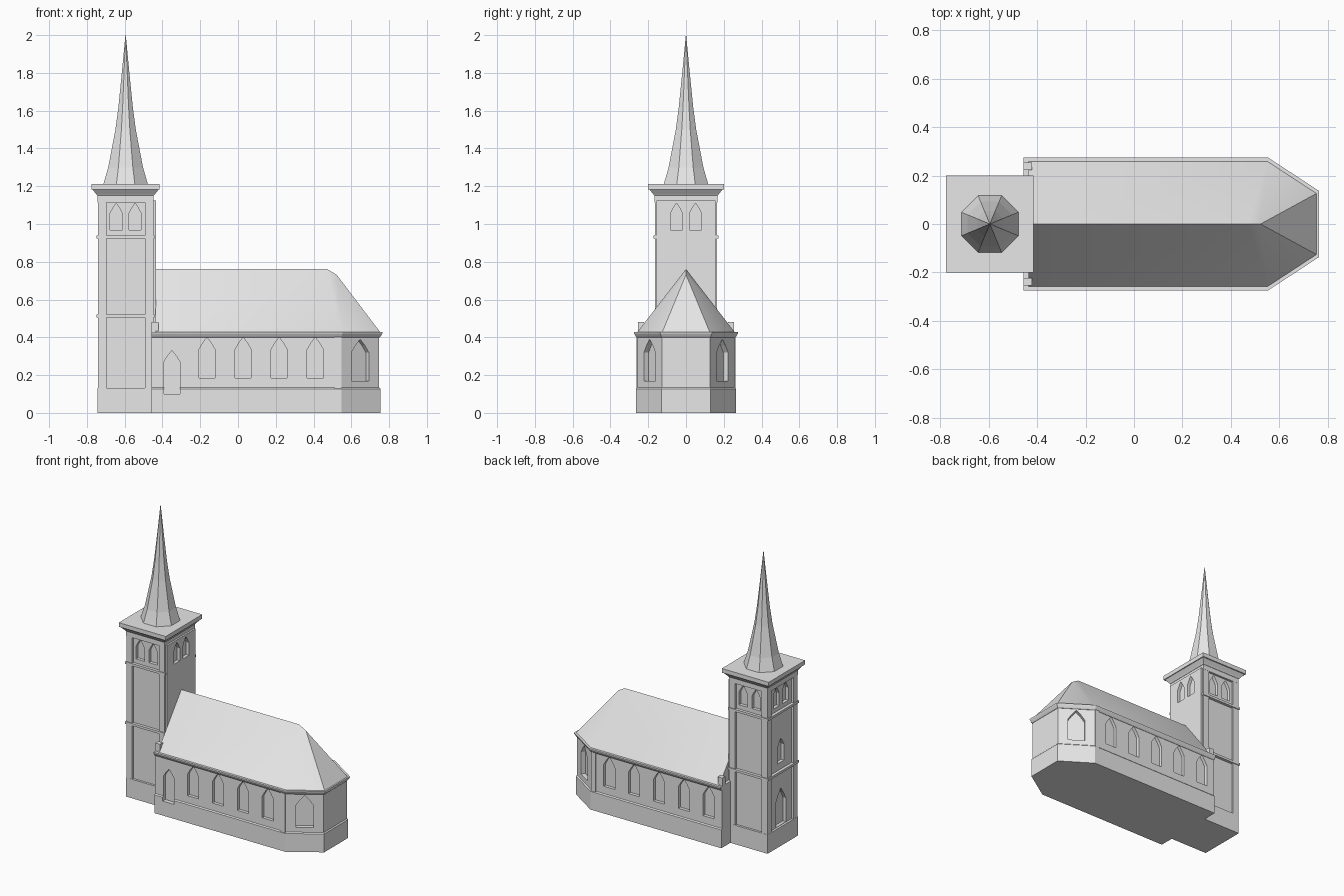
import bpy, bmesh, math
from mathutils import Matrix, Vector

if "Cube" in bpy.data.objects:
    bpy.data.objects.remove(bpy.data.objects["Cube"])

stone = bpy.data.materials.new("pale grey stone")
stone.diffuse_color = (0.8, 0.8, 0.8, 1)
stone.use_nodes = True
stone.node_tree.nodes["Principled BSDF"].inputs["Base Color"].default_value = stone.diffuse_color


def finish(name, bm):
    bmesh.ops.recalc_face_normals(bm, faces=bm.faces)
    me = bpy.data.meshes.new(name)
    bm.to_mesh(me)
    bm.free()
    me.materials.append(stone)
    ob = bpy.data.objects.new(name, me)
    bpy.context.collection.objects.link(ob)
    return ob


def loft(bm, rings):
    """Join equal-length rings of points with quads and cap both ends."""
    vs = [[bm.verts.new(p) for p in r] for r in rings]
    n = len(vs[0])
    for a, b in zip(vs, vs[1:]):
        for i in range(n):
            bm.faces.new((a[i], a[(i + 1) % n], b[(i + 1) % n], b[i]))
    bm.faces.new(vs[0][::-1])
    bm.faces.new(vs[-1])


def box(bm, x0, x1, y0, y1, z0, z1):
    loft(bm, [[(x0, y0, z), (x1, y0, z), (x1, y1, z), (x0, y1, z)] for z in (z0, z1)])


def rect(hx, hy, z):
    return [(TX + sx * hx, sy * hy, z) for sx, sy in ((-1, -1), (1, -1), (1, 1), (-1, 1))]


def plan(d, z):
    """Nave outline with three-sided apse, grown outwards by d."""
    pts = [(-0.457, -0.258 - d), (0.547 + d * 0.3, -0.258 - d), (0.747 + d, -0.127 - d * 0.55)]
    pts += [(x, -y) for x, y in reversed(pts)]
    return [(x, y, z) for x, y in pts]


def window(bm, x, y, angle, w, z0, z1, z2, depth=0.022):
    """Pointed-arch cutter centred on (x, y); angle 0 faces the front."""
    h = w / 2
    prof = [(-h, z0), (h, z0), (h, z1), (h * 0.55, z1 + (z2 - z1) * 0.52),
            (0, z2), (-h * 0.55, z1 + (z2 - z1) * 0.52), (-h, z1)]
    m = Matrix.Translation((x, y, 0)) @ Matrix.Rotation(angle, 4, 'Z')
    loft(bm, [[m @ Vector((u, d, z)) for u, z in prof] for d in (-0.03, depth)])


def carve(ob, cut_bm):
    cutter = finish("window_cutter", cut_bm)
    cutter.hide_render = True
    mod = ob.modifiers.new("windows", 'BOOLEAN')
    mod.operation, mod.solver, mod.object = 'DIFFERENCE', 'EXACT', cutter
    dg = bpy.context.evaluated_depsgraph_get()
    me = bpy.data.meshes.new_from_object(ob.evaluated_get(dg))
    ob.modifiers.clear()
    ob.data = me
    bpy.data.objects.remove(cutter)


TX, HX, HY, IN = -0.595, 0.147, 0.165, 0.014   # tower centre, half sizes, panel recess
HALF = math.pi / 2

# nave walls with pointed windows
bm = bmesh.new()
loft(bm, [plan(0, 0), plan(0, 0.41)])
nave = finish("nave_walls", bm)
cut = bmesh.new()
for i in range(5):
    x = -0.355 + 0.191 * i
    if i:
        window(cut, x, -0.258, 0, 0.085, 0.185, 0.335, 0.4)
    window(cut, x, 0.258, math.pi, 0.085, 0.185, 0.335, 0.4)
window(cut, -0.35, -0.258, 0, 0.085, 0.1, 0.27, 0.33)      # side door
tilt = math.atan2(0.131, 0.2)
window(cut, 0.647, -0.1925, tilt, 0.11, 0.168, 0.32, 0.39, 0.03)
window(cut, 0.647, 0.1925, math.pi - tilt, 0.11, 0.168, 0.32, 0.39, 0.03)
carve(nave, cut)

# nave plinth, with the side door cut through
bm = bmesh.new()
loft(bm, [plan(0.007, 0), plan(0.007, 0.127), plan(0, 0.134)])
plinth = finish("nave_plinth", bm)
cut = bmesh.new()
window(cut, -0.35, -0.258, 0, 0.085, 0.1, 0.27, 0.33)
carve(plinth, cut)

# flared eaves gutter
bm = bmesh.new()
loft(bm, [plan(0.002, 0.398), plan(0.008, 0.405), plan(0.017, 0.42), plan(0.017, 0.427)])
finish("eaves_gutter", bm)

# corner strips where nave meets apse, and stub piers at the gable
bm = bmesh.new()
for s in (-1, 1):
    ys = sorted((s * 0.25, s * 0.263))
    box(bm, 0.51, 0.547, *ys, 0.12, 0.405)
finish("corner_strips", bm)
bm = bmesh.new()
for s in (-1, 1):
    ys = sorted((s * 0.222, s * 0.254))
    box(bm, -0.457, -0.422, *ys, 0.4, 0.482)
finish("gable_piers", bm)

# hipped roof over nave and apse
bm = bmesh.new()
v = [bm.verts.new(p) for p in (
    (-0.436, -0.262, 0.422), (0.552, -0.262, 0.422), (0.757, -0.128, 0.422),
    (0.757, 0.128, 0.422), (0.552, 0.262, 0.422), (-0.436, 0.262, 0.422),
    (-0.436, 0, 0.762), (0.47, 0, 0.762), (0.522, 0, 0.732))]
for f in ((0, 1, 7, 6), (1, 8, 7), (1, 2, 8), (2, 3, 8), (3, 4, 8),
          (4, 7, 8), (4, 5, 6, 7), (5, 0, 6), (0, 5, 4, 3, 2, 1)):
    bm.faces.new([v[i] for i in f])
roof = finish("nave_roof", bm)
roof.data.shade_smooth()
roof.data.set_sharp_from_angle(angle=math.radians(30))

# tower core: the recessed panel surface, with windows and west door
bm = bmesh.new()
loft(bm, [rect(HX - IN, HY - IN, z) for z in (0, 1.17)])
core = finish("tower_core", bm)
cut = bmesh.new()
for o in (-0.05, 0.05):
    window(cut, TX + o, -HY + IN, 0, 0.065, 0.968, 1.055, 1.11)
    window(cut, TX + o, HY - IN, math.pi, 0.065, 0.968, 1.055, 1.11)
    window(cut, TX - HX + IN, o, -HALF, 0.065, 0.968, 1.055, 1.11)
window(cut, TX - HX + IN, 0, -HALF, 0.07, 0.57, 0.68, 0.735)
window(cut, TX - HX + IN, 0, -HALF, 0.11, 0.135, 0.3, 0.39)
carve(core, cut)

# flat east wall of the tower above the roof
bm = bmesh.new()
box(bm, -0.48, -0.435, -0.156, 0.156, 0.4, 1.125)
east = finish("tower_east_wall", bm)
cut = bmesh.new()
for o in (-0.05, 0.05):
    window(cut, -0.435, o, HALF, 0.065, 0.968, 1.055, 1.11)
carve(east, cut)

# tower corner pilasters
bm = bmesh.new()
for sx in (-1, 1):
    for sy in (-1, 1):
        xs = sorted((TX + sx * HX, TX + sx * (HX - 0.045)))
        ys = sorted((sy * HY, sy * (HY - 0.045)))
        box(bm, *xs, *ys, 0, 1.17)
finish("tower_pilasters", bm)

# tower base, band under the cornice and string courses
for name, grow, z0, z1 in (("tower_plinth", 0.001, 0, 0.132), ("tower_top_band", 0.001, 1.115, 1.17),
                           ("lower_string_course", 0.006, 0.506, 0.522),
                           ("upper_string_course", 0.006, 0.922, 0.938)):
    bm = bmesh.new()
    loft(bm, [rect(HX + grow, HY + grow, z) for z in (z0, z1)])
    finish(name, bm)

# tower cornice
bm = bmesh.new()
loft(bm, [rect(HX + d, HY + d, z) for d, z in ((0.003, 1.15), (0.01, 1.16), (0.028, 1.182))]
     + [rect(0.18, 0.2, z) for z in (1.183, 1.212)])
finish("tower_cornice", bm)

# eight-sided spire with a concave flare
bm = bmesh.new()
rings = []
for r, z in ((0.118, 1.21), (0.092, 1.3), (0.073, 1.4), (0.054, 1.5), (0.038, 1.62), (0.02, 1.8), (0.001, 2.0)):
    R = r / math.cos(math.pi / 8)
    rings.append([(TX + R * math.cos((k + 0.5) * math.pi / 4),
                   R * math.sin((k + 0.5) * math.pi / 4), z) for k in range(8)])
loft(bm, rings)
finish("spire", bm)
